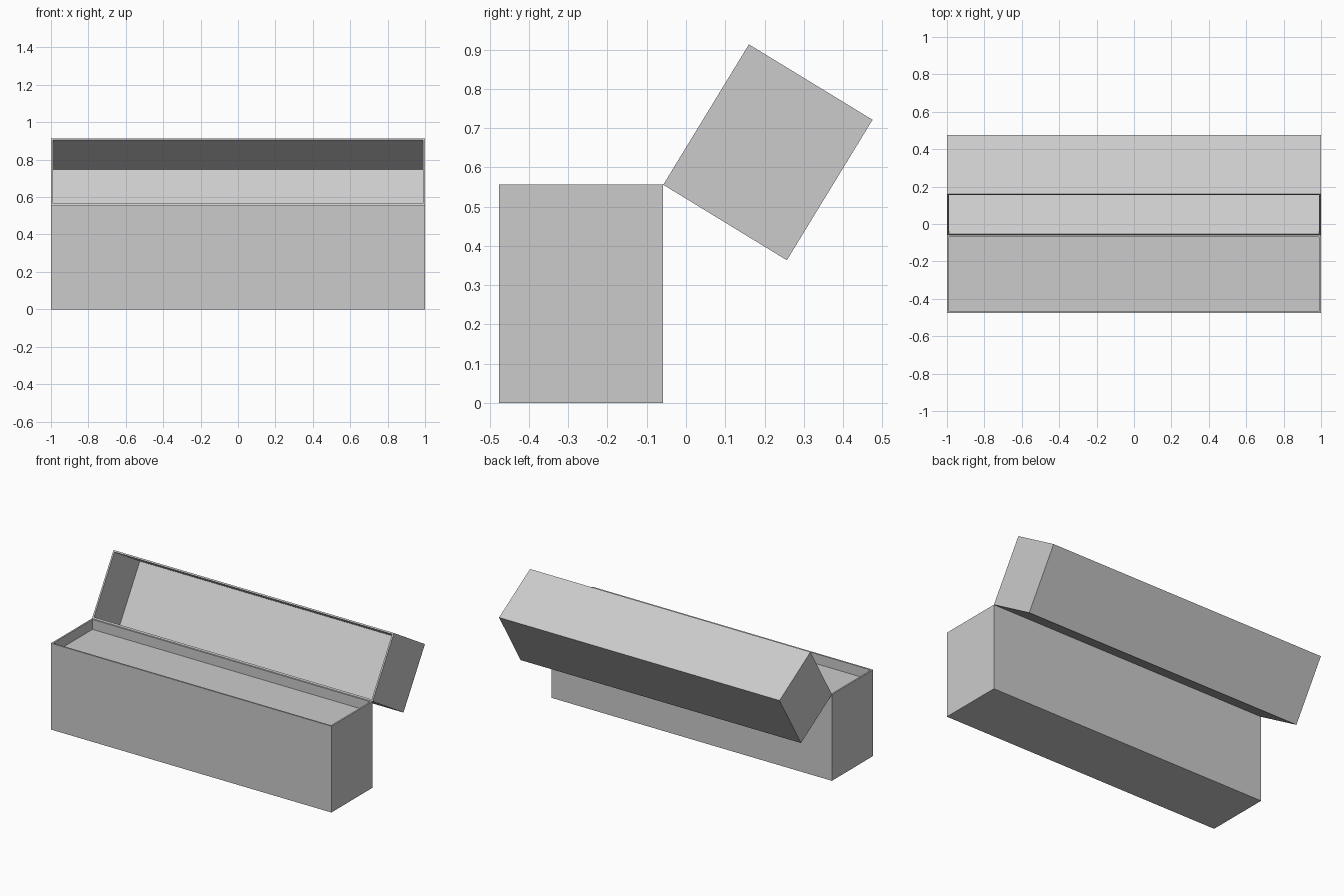
import bpy, bmesh, math
from mathutils import Matrix

old = bpy.data.objects.get("Cube")
if old:
    bpy.data.objects.remove(old)

grey = bpy.data.materials.new("plain_grey")
colour = (0.6, 0.6, 0.6, 1)
grey.diffuse_color = colour
grey.use_nodes = True
grey.node_tree.nodes["Principled BSDF"].inputs["Base Color"].default_value = colour

LENGTH, WIDTH, WALL = 2.0, 0.419, 0.0145
HINGE_Y, HINGE_Z = -0.058, 0.556


def open_tray(name, side, height, depth, transform):
    """Block with one top edge on the x axis, lying to one side of it, recessed from the top."""
    bm = bmesh.new()
    place = Matrix.Translation((0, side * WIDTH / 2, -height / 2)) @ Matrix.Diagonal((LENGTH, WIDTH, height, 1))
    bmesh.ops.create_cube(bm, size=1, matrix=place)
    top = max(bm.faces, key=lambda f: f.calc_center_median().z)
    bmesh.ops.inset_individual(bm, faces=[top], thickness=WALL)
    floor = bmesh.ops.extrude_discrete_faces(bm, faces=[top])["faces"]
    bmesh.ops.translate(bm, verts=floor[0].verts, vec=(0, 0, -depth))
    bmesh.ops.recalc_face_normals(bm, faces=bm.faces)
    mesh = bpy.data.meshes.new(name)
    bm.to_mesh(mesh)
    bm.free()
    mesh.materials.append(grey)
    obj = bpy.data.objects.new(name, mesh)
    obj.matrix_world = transform
    bpy.context.collection.objects.link(obj)


# Box body with a shallow tray in the top
hinge = Matrix.Translation((0, HINGE_Y, HINGE_Z))
open_tray("box_body", -1, HINGE_Z, 0.064, hinge)

# Hollow lid tipped back behind the hinge edge, its opening facing forward and up
swing = Matrix.Rotation(math.radians(58.6), 4, "X")
open_tray("open_lid", 1, 0.369, 0.303, hinge @ swing)
